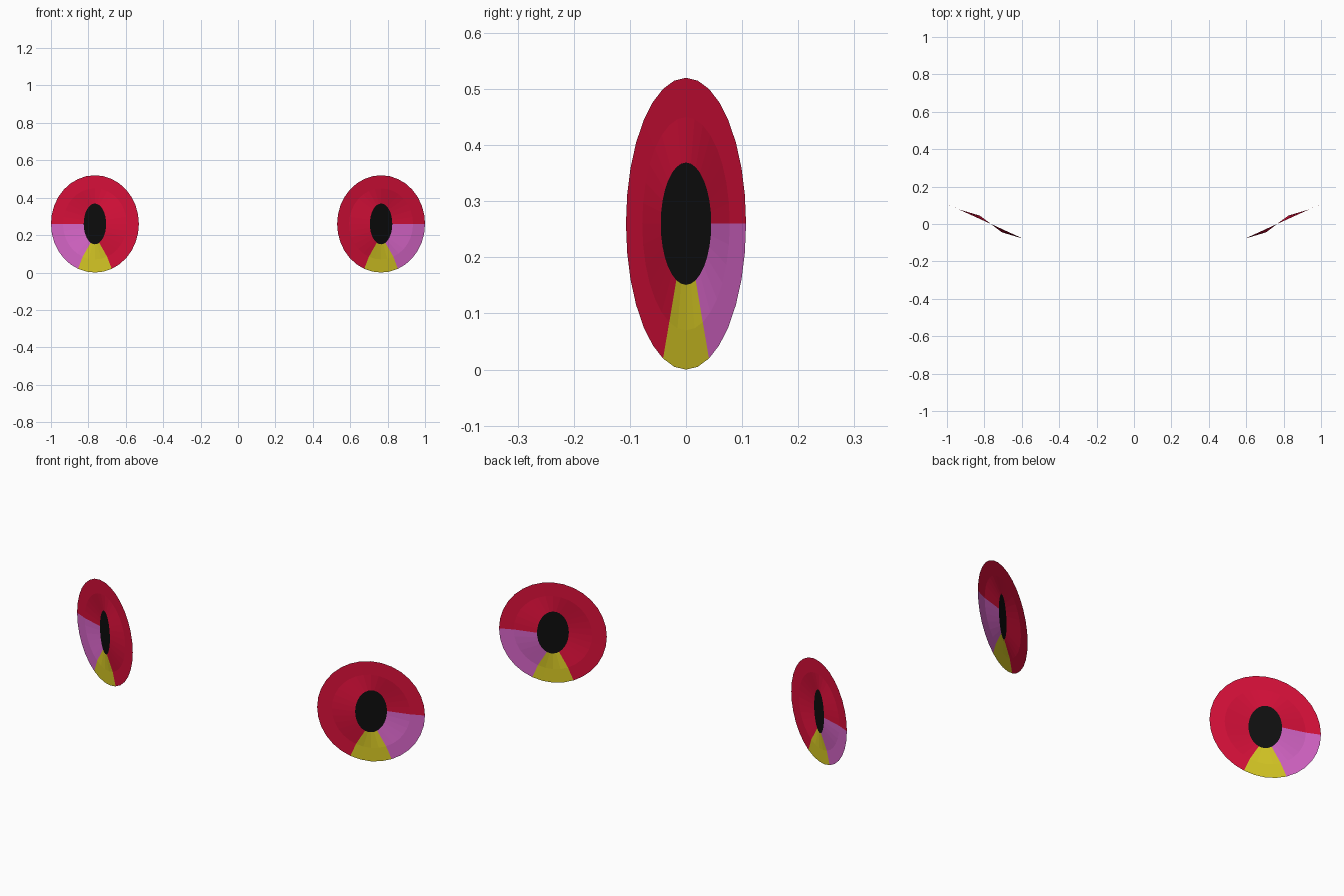
import bpy, bmesh, math

if "Cube" in bpy.data.objects:
    bpy.data.objects.remove(bpy.data.objects["Cube"])

SIDES = 32
CENTRE_X, CENTRE_Z = 0.765, 0.26


def material(name, rgb):
    m = bpy.data.materials.new(name)
    m.diffuse_color = (*rgb, 1)
    m.use_nodes = True
    m.node_tree.nodes["Principled BSDF"].inputs["Base Color"].default_value = m.diffuse_color
    return m


MATS = [material("red", (0.69, 0.005, 0.042)),
        material("pink_purple", (0.67, 0.13, 0.57)),
        material("yellow", (0.68, 0.58, 0.018)),
        material("black", (0.0045, 0.0045, 0.0045))]

# Rings from rim to pupil: half extents in x, y and z
RINGS = [(0.235, 0.107, 0.26), (0.171, 0.078, 0.19), (0.06, 0.045, 0.109)]


def sector_colour(i):
    """Colour by angle, counted from the outer side upwards."""
    angle = (i + 0.5) * 360 / SIDES
    if 247.5 < angle < 292.5:
        return 2
    return 1 if angle > 292.5 else 0


def build_eye(name, side):
    bm = bmesh.new()
    rings = []
    for rx, ry, rz in RINGS:
        ring = []
        for i in range(SIDES):
            a = math.tau * i / SIDES
            ring.append(bm.verts.new((side * (CENTRE_X + rx * math.cos(a)),
                                      ry * math.cos(a),
                                      CENTRE_Z + rz * math.sin(a))))
        rings.append(ring)
    # Coloured iris bands
    for outer, inner in zip(rings, rings[1:]):
        for i in range(SIDES):
            j = (i + 1) % SIDES
            f = bm.faces.new((outer[i], outer[j], inner[j], inner[i]))
            f.material_index = sector_colour(i)
    # Flat black pupil
    bm.faces.new(rings[-1]).material_index = 3
    # Mirroring flips the winding, so turn the faces back to the front
    if side < 0:
        bmesh.ops.reverse_faces(bm, faces=bm.faces[:])
    mesh = bpy.data.meshes.new(name)
    bm.to_mesh(mesh)
    bm.free()
    for m in MATS:
        mesh.materials.append(m)
    bpy.context.collection.objects.link(bpy.data.objects.new(name, mesh))


build_eye("right_eye_disc", 1)
build_eye("left_eye_disc", -1)
